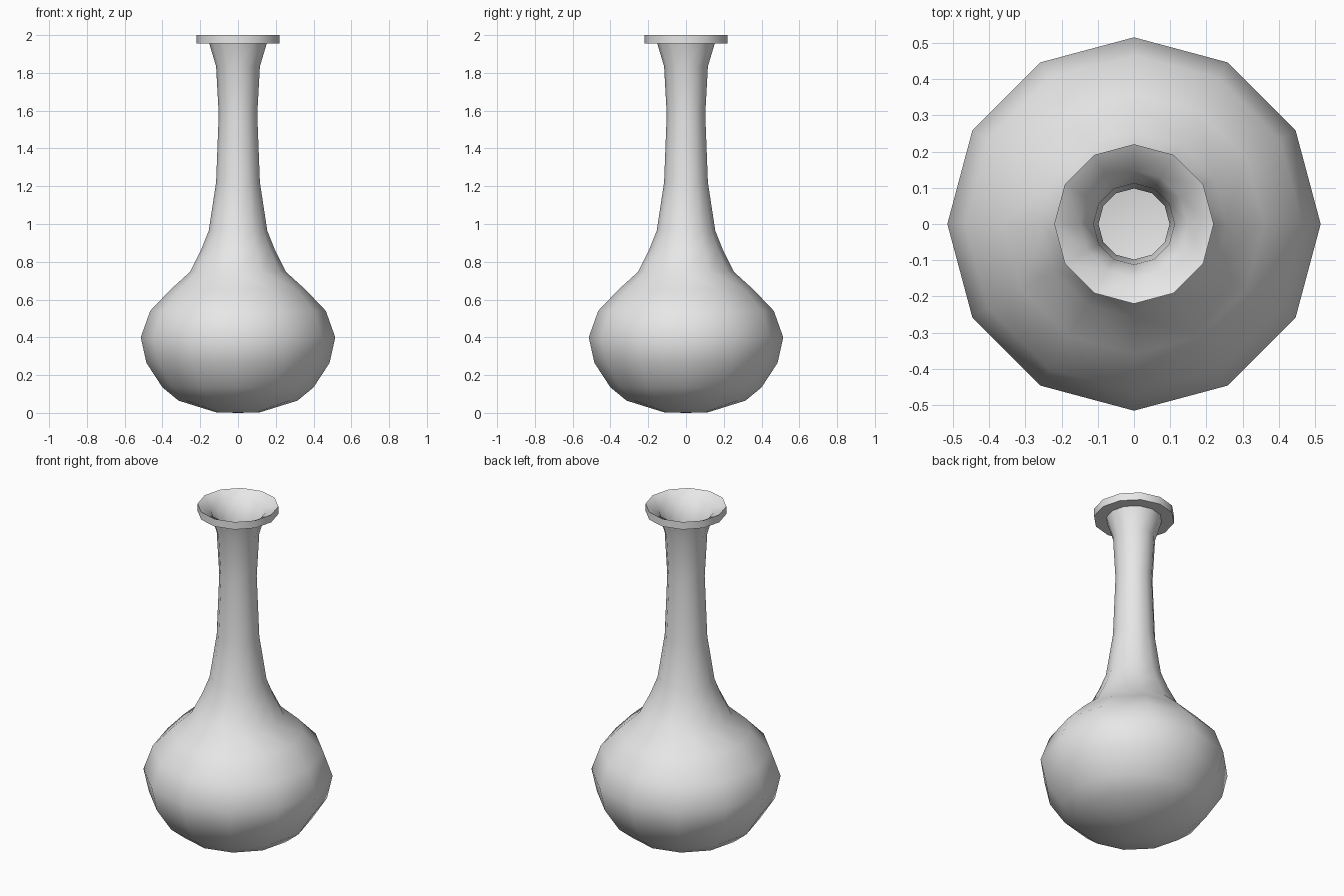
import bpy
import bmesh
import math
from mathutils import Vector

if "Cube" in bpy.data.objects:
    bpy.data.objects.remove(bpy.data.objects["Cube"], do_unlink=True)

SIDES = 12
WALL = 0.004

# Single plain clay colour
clay = bpy.data.materials.new("plain_grey")
clay.use_nodes = True
grey = (0.8, 0.8, 0.8, 1)
clay.diffuse_color = grey
clay.node_tree.nodes["Principled BSDF"].inputs["Base Color"].default_value = grey

# Outer silhouette from base to neck, as radius and height
outer = [
    (0, 0), (0.116, 0.003), (0.315, 0.065), (0.4, 0.135), (0.485, 0.265),
    (0.515, 0.4), (0.465, 0.54), (0.36, 0.65), (0.255, 0.745),
    (0.195, 0.865), (0.155, 0.965), (0.116, 1.22), (0.102, 1.58),
    (0.116, 1.835), (0.152, 1.955),
]
# Flared lip, then the thin inner wall back down to the floor
lip = [(0.22, 1.955), (0.22, 2.0)]
inner = [(max(r - WALL, 0), z + WALL) for r, z in reversed(outer)]
profile = outer + lip + inner


def lathe(name, points, material):
    bm = bmesh.new()
    verts = [bm.verts.new((r, 0, z)) for r, z in points]
    edges = [bm.edges.new(pair) for pair in zip(verts, verts[1:])]
    bmesh.ops.spin(bm, geom=verts + edges, cent=Vector(), axis=(0, 0, 1),
                   angle=math.tau, steps=SIDES)
    bmesh.ops.remove_doubles(bm, verts=bm.verts, dist=0.0005)
    bmesh.ops.recalc_face_normals(bm, faces=bm.faces)
    mesh = bpy.data.meshes.new(name)
    bm.to_mesh(mesh)
    bm.free()
    mesh.materials.append(material)
    obj = bpy.data.objects.new(name, mesh)
    bpy.context.collection.objects.link(obj)
    return obj


vase = lathe("vase", profile, clay)

# Smooth body with crisp lip edges
bpy.ops.object.select_all(action="DESELECT")
vase.select_set(True)
bpy.context.view_layer.objects.active = vase
bpy.ops.object.shade_smooth_by_angle(angle=math.radians(50))
